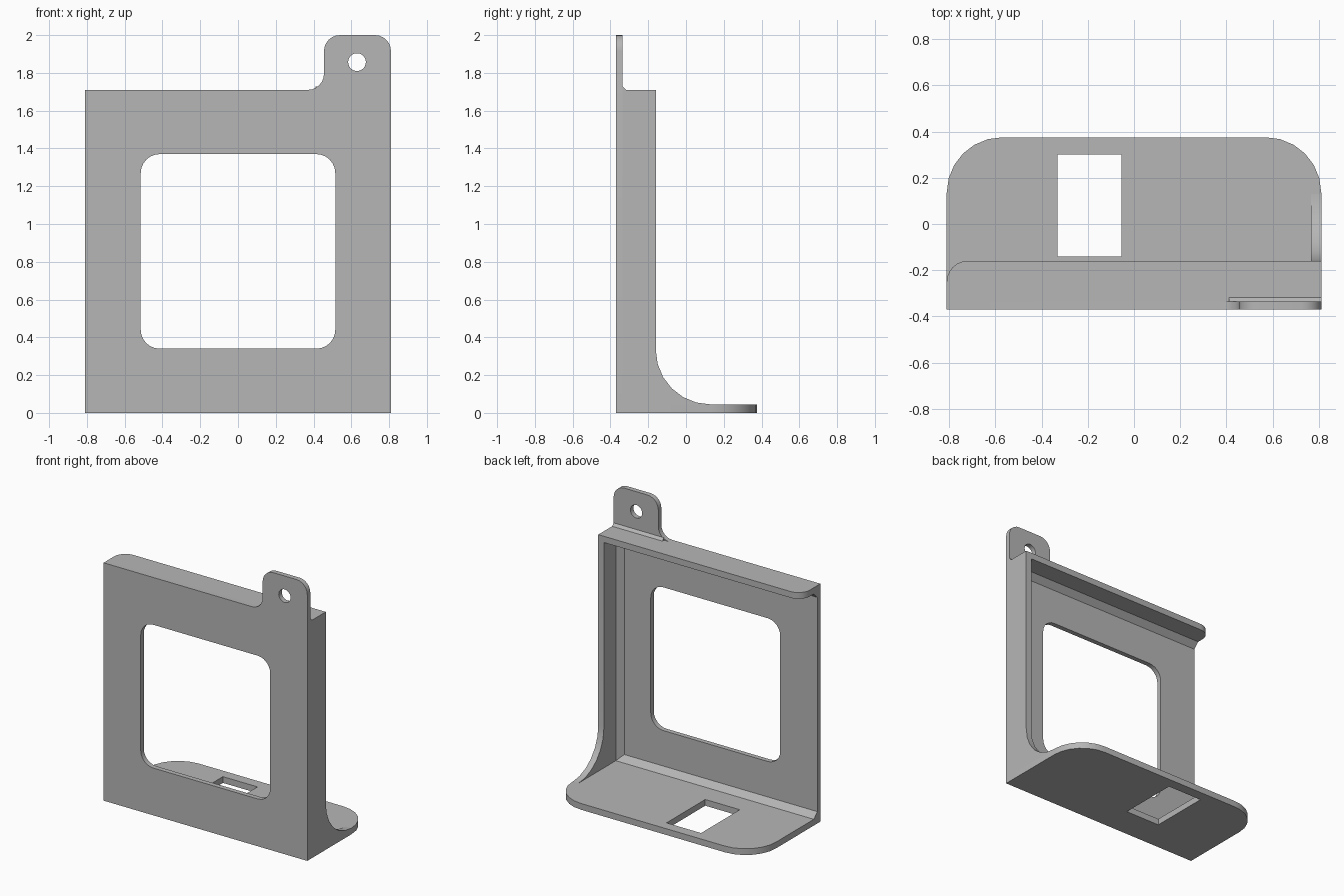
import bpy, bmesh, math
from mathutils import Vector

cube = bpy.data.objects.get("Cube")
if cube:
    bpy.data.objects.remove(cube, do_unlink=True)

grey = bpy.data.materials.new("light_grey")
grey.use_nodes = True
grey.diffuse_color = (0.47, 0.47, 0.47, 1)
grey.node_tree.nodes["Principled BSDF"].inputs["Base Color"].default_value = grey.diffuse_color

# Overall sizes
W, FRONT, BACK, TOP = 0.81, -0.37, 0.375, 1.71
T = 0.045                 # wall, floor and flange thickness
PLATE = FRONT + 0.035     # back of the front plate
RIM = -0.16               # back edge of wall and top flange
CH = 0.04                 # inner chamfer size


def rounded(corners, steps=6):
    """Outline from (u, v, radius) right-angle corners."""
    out = []
    n = len(corners)
    for i, (u, v, r) in enumerate(corners):
        p = Vector((u, v))
        arc = [p]
        if r:
            a = (Vector(corners[i - 1][:2]) - p).normalized()
            b = (Vector(corners[(i + 1) % n][:2]) - p).normalized()
            c = p + (a + b) * r
            angles = [math.pi / 2 * k / steps for k in range(steps + 1)]
            arc = [c - r * (b * math.cos(t) + a * math.sin(t)) for t in angles]
        for q in arc:
            if not out or (q - out[-1]).length > 1e-5:
                out.append(q)
    if (out[0] - out[-1]).length < 1e-5:
        out.pop()
    return out


def box(u0, u1, v0, v1, r=0):
    return rounded([(u0, v0, r), (u1, v0, r), (u1, v1, r), (u0, v1, r)])


def prism(name, axis, start, end, *loops):
    """Extrude an outline (with holes) along an axis."""
    place = {"x": lambda u, v: (start, u, v),
             "y": lambda u, v: (u, start, v),
             "z": lambda u, v: (u, v, start)}[axis]
    bm = bmesh.new()
    edges = []
    for loop in loops:
        vs = [bm.verts.new(place(*p)) for p in loop]
        edges += [bm.edges.new((vs[i - 1], vs[i])) for i in range(len(vs))]
    if len(loops) == 1:
        bm.faces.new(vs)
    else:
        normal = Vector(["xyz"[i] == axis for i in range(3)])
        bmesh.ops.triangle_fill(bm, edges=edges, use_beauty=True, normal=normal)
    ext = bmesh.ops.extrude_face_region(bm, geom=bm.faces[:], use_keep_orig=True)
    moved = [g for g in ext["geom"] if isinstance(g, bmesh.types.BMVert)]
    shift = Vector([(end - start) * ("xyz"[i] == axis) for i in range(3)])
    bmesh.ops.translate(bm, verts=moved, vec=shift)
    bmesh.ops.recalc_face_normals(bm, faces=bm.faces[:])
    mesh = bpy.data.meshes.new(name)
    bm.to_mesh(mesh)
    bm.free()
    mesh.materials.append(grey)
    obj = bpy.data.objects.new(name, mesh)
    bpy.context.collection.objects.link(obj)
    bpy.ops.object.select_all(action="DESELECT")
    obj.select_set(True)
    bpy.context.view_layer.objects.active = obj
    bpy.ops.object.shade_smooth_by_angle(angle=math.radians(30))
    return obj


# Front plate with mounting tab, window and screw hole
plate = rounded([(-W, 0, 0), (W, 0, 0), (W, 2, 0.085), (0.455, 2, 0.085),
                 (0.455, TOP, 0.085), (-W, TOP, 0)])
window = box(-0.515, 0.515, 0.34, 1.37, 0.1)
hole = box(0.583, 0.677, 1.81, 1.904, 0.047)
prism("front_plate", "y", FRONT, PLATE, plate, window, hole)

# Floor with rounded back corners and a slot
floor = rounded([(-W, PLATE, 0), (W, PLATE, 0), (W, BACK, 0.24), (-W, BACK, 0.24)])
prism("floor", "z", 0, T, floor, box(-0.33, -0.055, -0.14, 0.30))

# Side wall sweeping down into the floor
wall = rounded([(PLATE, T, 0), (0.13, T, 0), (RIM, T, 0), (RIM, TOP, 0), (PLATE, TOP, 0)])
sweep = rounded([(0.13, T, 0), (RIM, T, 0.289), (RIM, TOP, 0), (PLATE, TOP, 0), (PLATE, T - 0.001, 0)])
prism("side_wall", "x", W - T, W, sweep)

# Top flange with one rounded corner
flange = rounded([(-W, PLATE, 0), (W - T, PLATE, 0), (W - T, RIM, 0), (-W, RIM, 0.09)])
prism("top_flange", "z", TOP - T, TOP, flange)


# Chamfer strips along the inner edges and behind the tab
def strip(name, axis, start, end, u, v, du, dv):
    prism(name, axis, start, end, rounded([(u, v, 0), (u + du, v, 0), (u, v + dv, 0)]))


strip("floor_chamfer", "x", -W, W - T, PLATE, T, CH, CH)
strip("flange_chamfer", "x", -W, W - T, PLATE, TOP - T, CH, -CH)
strip("wall_chamfer", "z", T, TOP - T, W - T, PLATE, -CH, CH)
strip("tab_chamfer", "x", 0.41, W, PLATE, TOP, 0.018, 0.018)
